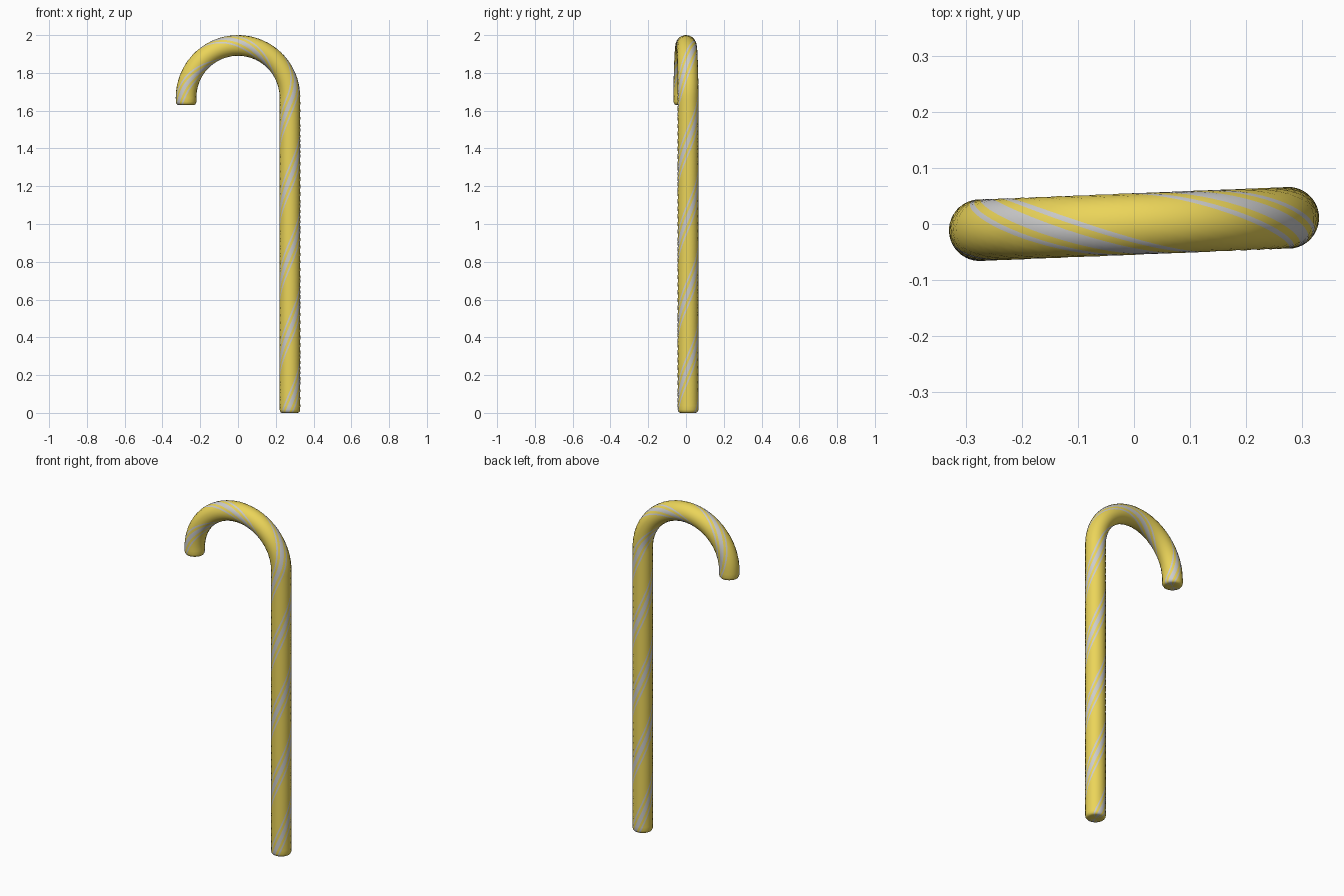
import bpy, bmesh, math
from mathutils import Vector, Matrix

if "Cube" in bpy.data.objects:
    bpy.data.objects.remove(bpy.data.objects["Cube"])

TUBE, BEND, SHAFT = 0.055, 0.275, 1.67      # tube radius, hook radius, shaft height
ARC = math.pi * BEND
LENGTH = SHAFT + ARC + 0.04
PITCH = 0.8                                 # length of one full stripe turn
TILT = Matrix.Rotation(0.04, 3, 'Z')


def material(name, rgb):
    m = bpy.data.materials.new(name)
    m.diffuse_color = (*rgb, 1)
    m.use_nodes = True
    m.node_tree.nodes["Principled BSDF"].inputs["Base Color"].default_value = m.diffuse_color
    return m


def frame(s):
    """Centre and outward direction of the cane at path length s."""
    if s <= SHAFT:
        return Vector((BEND, 0, s)), Vector((1, 0, 0))
    a = min((s - SHAFT) / BEND, math.pi)
    out = Vector((math.cos(a), 0, math.sin(a)))
    drop = max(0, s - SHAFT - ARC)
    return out * BEND + Vector((0, 0, SHAFT - drop)), out


# Stripe layout around half the tube: thin, thick, thin, then plain yellow
half = [-36, -26, -12, 0, 12, 26, 36, 54, 72, 90, 108, 126]
grey_columns = {0, 2, 3, 5}
angles = [math.radians(a + k) for k in (0, 180) for a in half]
n = len(angles)

# Rounded ends and evenly spaced rings along the path
edge = [(0, 0.45), (0, 0.76), (0.003, 0.88), (0.009, 0.96), (0.018, 1)]
rings = edge + [(0.018 + (LENGTH - 0.036) * i / 130, 1) for i in range(1, 130)]
rings += [(LENGTH - s, r) for s, r in reversed(edge)]

# Twisted cane, with stripe columns spiralling along it
bm = bmesh.new()
loops = []
for s, scale in rings:
    centre, out = frame(s)
    twist = 2 * math.pi * (s - 1.844) / PITCH
    loops.append([bm.verts.new(TILT @ (centre + TUBE * scale * (
        out * math.cos(a + twist) + Vector((0, 1, 0)) * math.sin(a + twist))))
        for a in angles])


def add_face(verts, column):
    f = bm.faces.new(verts)
    f.smooth = True
    f.material_index = 1 if column % len(half) in grey_columns else 0


for lower, upper in zip(loops, loops[1:]):
    for i in range(n):
        j = (i + 1) % n
        add_face((lower[i], lower[j], upper[j], upper[i]), i)

# End caps
for loop, s in ((loops[0], 0), (loops[-1], LENGTH)):
    tip = bm.verts.new(TILT @ frame(s)[0])
    for i in range(n):
        add_face((loop[i], loop[(i + 1) % n], tip), i)

bmesh.ops.recalc_face_normals(bm, faces=bm.faces[:])
mesh = bpy.data.meshes.new("candy_cane")
bm.to_mesh(mesh)
bm.free()
mesh.materials.append(material("yellow_candy", (0.83, 0.66, 0.1)))
mesh.materials.append(material("grey_stripe", (0.6, 0.6, 0.6)))
cane = bpy.data.objects.new("candy_cane", mesh)
bpy.context.collection.objects.link(cane)
